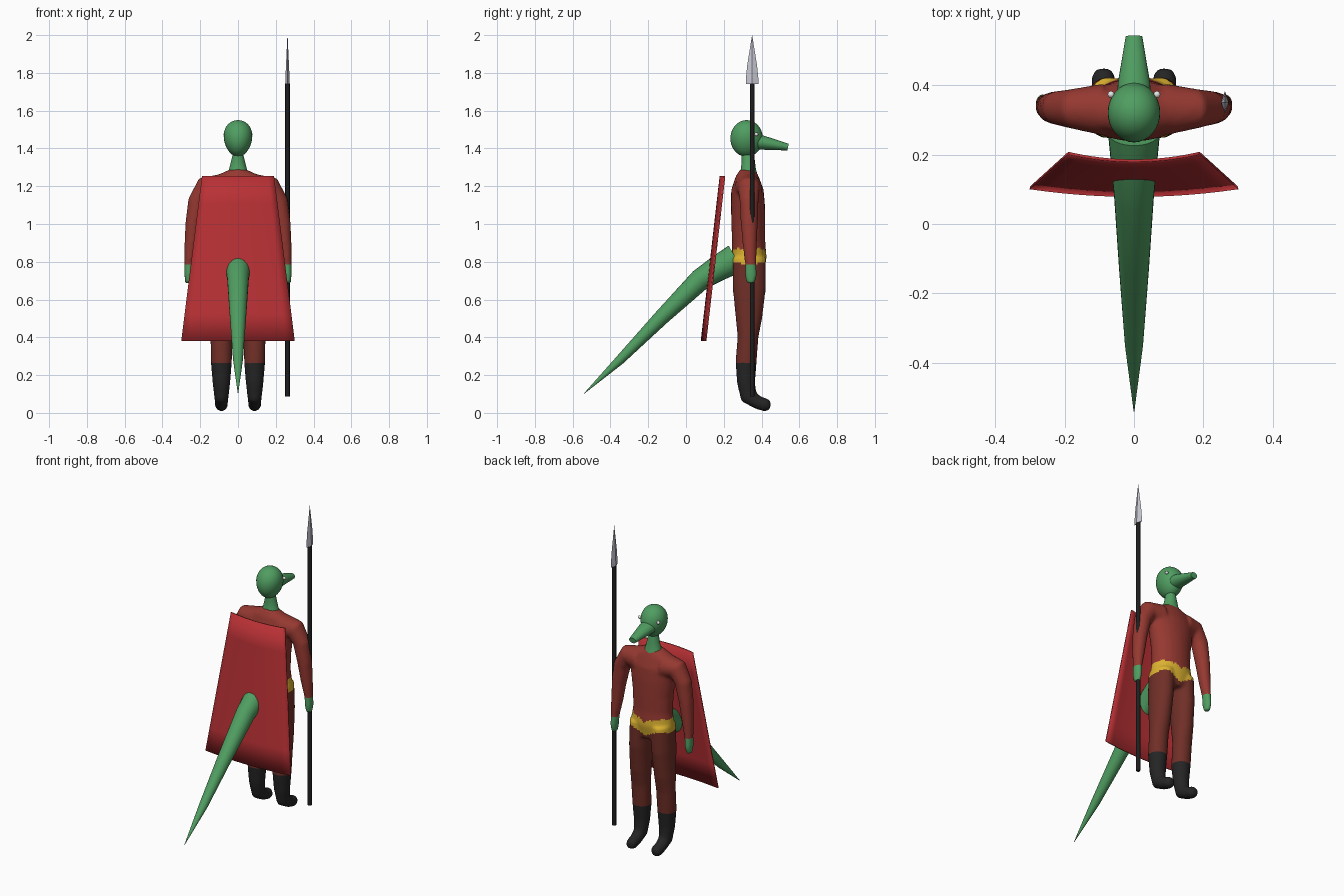
import bpy, bmesh, math
from mathutils import Vector

if "Cube" in bpy.data.objects:
    bpy.data.objects.remove(bpy.data.objects["Cube"])


def mat(name, *rgb):
    m = bpy.data.materials.new(name)
    m.diffuse_color = (*rgb, 1)
    m.use_nodes = True
    m.node_tree.nodes["Principled BSDF"].inputs["Base Color"].default_value = m.diffuse_color
    return m


GREEN = mat("green_skin", .08, .34, .12)
SHIRT = mat("shirt_red", .30, .04, .03)
TROUSERS = mat("trouser_brown", .16, .028, .02)
BOOT = mat("boot_black", .018, .018, .018)
BELT = mat("belt_yellow", .72, .45, .03)
CAPE = mat("cape_red", .48, .03, .035)
SHAFT = mat("shaft_black", .013, .013, .013)
STEEL = mat("steel", .58, .58, .66)
WHITE = mat("eye_white", .85, .85, .85)


def tube(bm, pts, ref, n=24):
    """Loft ellipses along a path; each point is x, y, z, radius on ref, other radius."""
    ref = Vector(ref)
    ctr = [Vector(p[:3]) for p in pts]
    rings = []
    for i, p in enumerate(pts):
        d = (ctr[min(i + 1, len(ctr) - 1)] - ctr[max(i - 1, 0)]).normalized()
        u = (ref - d * ref.dot(d)).normalized()
        v = d.cross(u)
        rings.append([bm.verts.new(ctr[i] + u * p[3] * math.cos(a) + v * p[4] * math.sin(a))
                      for a in (2 * math.pi * k / n for k in range(n))])
    for r, s in zip(rings, rings[1:]):
        for k in range(n):
            bm.faces.new((r[k], r[(k + 1) % n], s[(k + 1) % n], s[k]))
    bm.faces.new(rings[0][::-1])
    bm.faces.new(rings[-1])


def finish(name, bm, materials, smooth=40):
    bmesh.ops.recalc_face_normals(bm, faces=bm.faces)
    me = bpy.data.meshes.new(name)
    bm.to_mesh(me)
    bm.free()
    ob = bpy.data.objects.new(name, me)
    bpy.context.collection.objects.link(ob)
    for m in materials:
        me.materials.append(m)
    if smooth:
        bpy.ops.object.select_all(action='DESELECT')
        ob.select_set(True)
        bpy.context.view_layer.objects.active = ob
        bpy.ops.object.shade_smooth_by_angle(angle=math.radians(smooth))
    return ob


def tube_object(name, pts, ref, material, n=24, smooth=40):
    bm = bmesh.new()
    tube(bm, pts, ref, n)
    return finish(name, bm, [material], smooth)


# Body: torso, arms and legs fused into one smooth skin
bm = bmesh.new()
tube(bm, [(0, .335, .73, .10, .075), (0, .335, .82, .137, .092), (0, .332, .90, .126, .088),
          (0, .33, 1.0, .130, .090), (0, .328, 1.1, .145, .090), (0, .325, 1.18, .160, .086),
          (0, .325, 1.25, .13, .062), (0, .33, 1.285, .05, .042)], (1, 0, 0))
arm = [(.09, .33, 1.19, .075, .075), (.175, .332, 1.19, .058, .062), (.215, .334, 1.12, .05, .05),
       (.237, .335, 1.0, .045, .042), (.25, .338, .88, .037, .034), (.26, .342, .79, .030, .024),
       (.263, .343, .73, .033, .021), (.264, .343, .685, .022, .016)]
leg = [(.072, .335, .82, .066, .088), (.079, .335, .66, .064, .088), (.085, .333, .5, .060, .070),
       (.088, .328, .4, .058, .055), (.088, .318, .27, .056, .056), (.088, .318, .16, .047, .048),
       (.088, .332, .085, .038, .046), (.088, .38, .055, .035, .036), (.088, .425, .041, .034, .035),
       (.088, .447, .038, .022, .022)]
for side in (-1, 1):
    tube(bm, [(side * p[0], *p[1:]) for p in arm], (0, 1, 0))
    tube(bm, [(side * p[0], *p[1:]) for p in leg], (1, 0, 0))
body = finish("body", bm, [], 0)
rm = body.modifiers.new("fuse", 'REMESH')
rm.mode = 'VOXEL'
rm.voxel_size = .01
sm = body.modifiers.new("soften", 'SMOOTH')
sm.factor = .5
sm.iterations = 5
dg = bpy.context.evaluated_depsgraph_get()
fused = bpy.data.meshes.new_from_object(body.evaluated_get(dg))
body.modifiers.clear()
body.data = fused
fused.materials.clear()
for m in (SHIRT, TROUSERS, BOOT, BELT, GREEN):
    fused.materials.append(m)

# Clothing colours by height, with a jagged belt dipping at the middle
for f in fused.polygons:
    x, y, z = f.center
    f.use_smooth = True
    ax = abs(x)
    zig = .012 * abs((ax / .05) % 2 - 1)
    low = .785 + zig - .045 * max(0, 1 - ax / .06)
    high = .86 + zig - .035 * max(0, 1 - ax / .035)
    if ax > .2:
        f.material_index = 4 if z < .785 else 0
    elif z < .265:
        f.material_index = 2
    elif z < low:
        f.material_index = 1
    elif z < high:
        f.material_index = 3
    else:
        f.material_index = 0

# Neck, egg shaped head and snout
tube_object("neck", [(0, .33, 1.255, .062, .05), (0, .33, 1.29, .047, .04), (0, .33, 1.33, .037, .035),
                     (0, .325, 1.385, .024, .033)], (1, 0, 0), GREEN)
bm = bmesh.new()
bmesh.ops.create_uvsphere(bm, u_segments=32, v_segments=20, radius=1)
for v in bm.verts:
    taper = 1 + .13 * v.co.z
    v.co = Vector((v.co.x * .075 * taper, .321 + v.co.y * .086, 1.453 + v.co.z * .097))
finish("head", bm, [GREEN])
tube_object("snout", [(0, .36, 1.435, .05, .042), (0, .41, 1.43, .046, .037), (0, .48, 1.418, .034, .027),
                      (0, .54, 1.407, .024, .018)], (1, 0, 0), GREEN)

# Eyes
for side, label in ((-1, "left"), (1, "right")):
    bm = bmesh.new()
    bmesh.ops.create_uvsphere(bm, u_segments=12, v_segments=8, radius=.01)
    bmesh.ops.translate(bm, verts=bm.verts, vec=(side * .066, .373, 1.475))
    finish("eye_" + label, bm, [WHITE])

# Tail, passing through the cape
tube_object("tail", [(0, .264, .818, .075, .078), (0, .17, .765, .066, .068), (0, .075, .705, .057, .058),
                     (0, -.13, .505, .043, .041), (0, -.35, .28, .026, .025), (0, -.54, .102, .001, .001)],
            (1, 0, 0), GREEN)

# Cape: flaring, gently bowed sheet
bm = bmesh.new()
cols, rows = 12, 6
grid = []
for j in range(rows + 1):
    t = j / rows
    grid.append([bm.verts.new(((.19 + .11 * t) * s, .182 - .1 * t + .022 * s * s, 1.253 - .873 * t))
                 for s in (2 * i / cols - 1 for i in range(cols + 1))])
for a, b in zip(grid, grid[1:]):
    for i in range(cols):
        bm.faces.new((a[i], b[i], b[i + 1], a[i + 1]))
cape = finish("cape", bm, [CAPE])
so = cape.modifiers.new("thickness", 'SOLIDIFY')
so.thickness = .008
so.offset = 0

# Spear
tube_object("spear_shaft", [(.262, .35, .088, .012, .012), (.262, .35, 1.745, .012, .012)],
            (1, 0, 0), SHAFT, 16)
tube_object("spear_head", [(.262, .35, 1.742, .033, .011), (.262, .35, 1.77, .033, .011),
                           (.262, .35, 1.84, .026, .008), (.262, .35, 2.0, .0005, .0005)],
            (0, 1, 0), STEEL, 4, 0)
